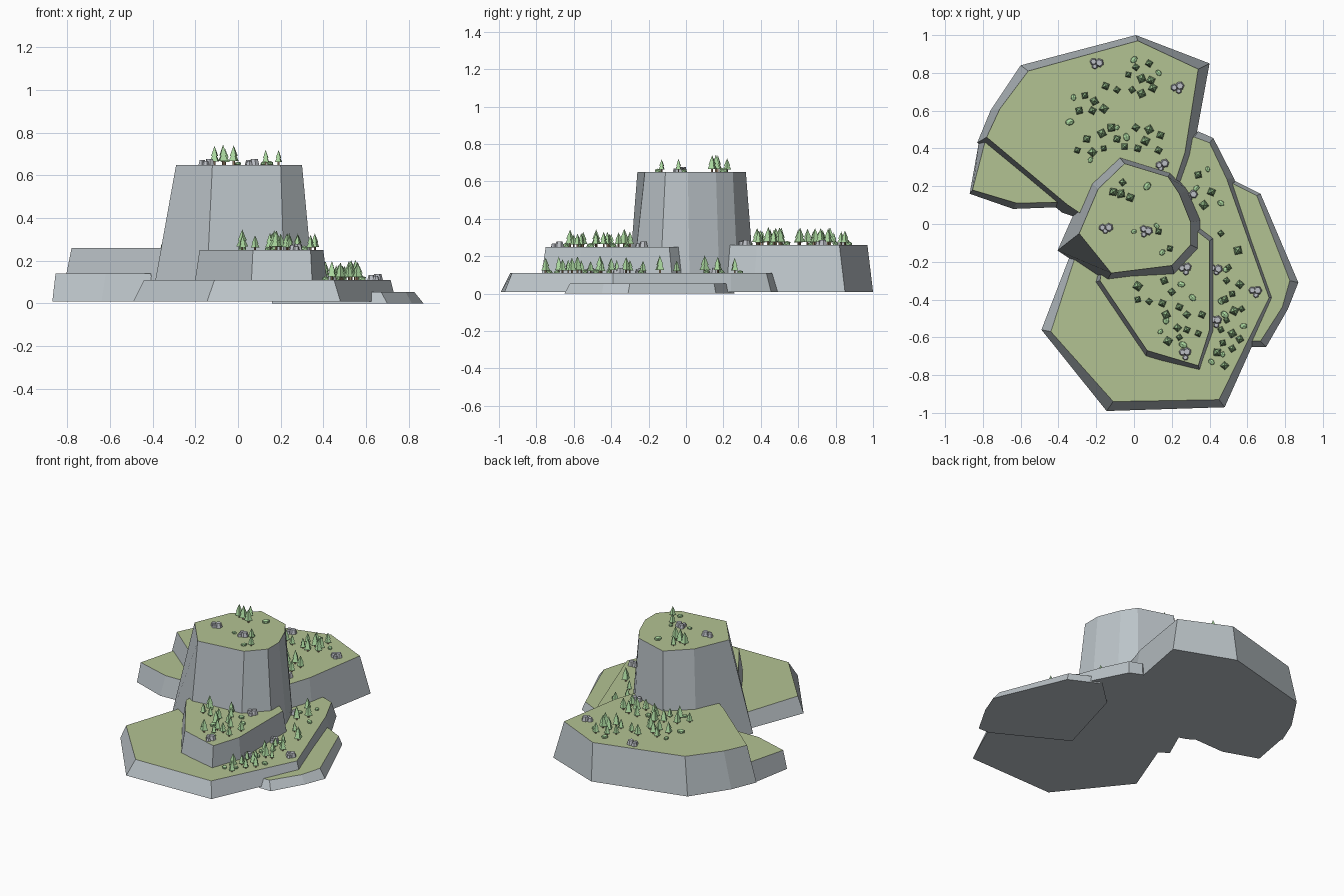
import bpy, bmesh, math, random
from mathutils import Vector, Matrix

random.seed(4)


def material(name, color):
    m = bpy.data.materials.new(name)
    m.diffuse_color = (*color, 1)
    return m


STONE = material("stone", (0.50, 0.55, 0.58))
GRASS = material("grass", (0.45, 0.54, 0.29))
LEAF = material("leaf", (0.40, 0.68, 0.34))
BARK = material("bark", (0.30, 0.21, 0.13))
ROCK = material("rock", (0.50, 0.52, 0.56))


def finish(bm, name, mats):
    bmesh.ops.recalc_face_normals(bm, faces=bm.faces)
    mesh = bpy.data.meshes.new(name)
    bm.to_mesh(mesh)
    bm.free()
    for m in mats:
        mesh.materials.append(m)
    obj = bpy.data.objects.new(name, mesh)
    bpy.context.collection.objects.link(obj)
    return obj


def plateau(name, z0, z1, base, top):
    """Sloped cliff between two matching outlines, grass on top."""
    bm = bmesh.new()
    lo = [bm.verts.new((x, y, z0)) for x, y in base]
    hi = [bm.verts.new((x, y, z1)) for x, y in top]
    n = len(lo)
    for i in range(n):
        j = (i + 1) % n
        bm.faces.new((lo[i], lo[j], hi[j], hi[i]))
    bm.faces.new(lo)
    bm.faces.new(hi).material_index = 1
    finish(bm, name, [STONE, GRASS])


def cone(bm, x, y, z, r1, r2, h, sides, turn, mat=0):
    m = Matrix.Translation((x, y, z + h / 2)) @ Matrix.Rotation(turn, 4, 'Z')
    new = bmesh.ops.create_cone(bm, cap_ends=True, segments=sides, radius1=r1,
                                radius2=r2, depth=h, matrix=m)
    for f in {f for v in new["verts"] for f in v.link_faces}:
        f.material_index = mat


def trees(name, z, spots):
    bm = bmesh.new()
    for x, y in spots:
        x, y, s, t = x / 100, y / 100, random.uniform(0.7, 1.05), random.uniform(0, 1.5)
        cone(bm, x, y, z, 0.006 * s, 0.006 * s, 0.025 * s, 4, t, 1)
        cone(bm, x, y, z + 0.017 * s, 0.027 * s, 0.004 * s, 0.045 * s, 4, t)
        cone(bm, x, y, z + 0.042 * s, 0.021 * s, 0, 0.050 * s, 4, t)
    finish(bm, name, [LEAF, BARK])


def bushes(name, z, spots):
    bm = bmesh.new()
    for x, y in spots:
        s = random.uniform(0.017, 0.027)
        m = (Matrix.Translation((x / 100, y / 100, z + s * 0.3))
             @ Matrix.Rotation(random.uniform(0, 3), 4, 'Z')
             @ Matrix.Diagonal((s, s * 0.75, s * 0.6, 1)))
        bmesh.ops.create_icosphere(bm, subdivisions=1, radius=1, matrix=m)
    finish(bm, name, [LEAF])


def rocks(name, z, spots):
    bm = bmesh.new()
    for x, y in spots:
        for k in range(3):
            a = k * 2.1 + random.random()
            r = 0.024 - 0.004 * k
            cone(bm, x / 100 + 0.017 * math.cos(a), y / 100 + 0.017 * math.sin(a),
                 z, r, r * 0.7, 0.028 - 0.005 * k, 6, a)
    finish(bm, name, [ROCK])


# Terraces
plateau("back_terrace", 0.01, 0.26,
        [(0.01, 1.0), (0.40, 0.85), (0.31, 0.36), (0.26, 0.22), (0, 0), (-0.2, 0),
         (-0.38, 0.06), (-0.83, 0.43), (-0.76, 0.60), (-0.60, 0.84)],
        [(0.02, 0.97), (0.34, 0.82), (0.27, 0.38), (0.22, 0.23), (0, 0), (-0.2, 0),
         (-0.35, 0.10), (-0.78, 0.46), (-0.71, 0.61), (-0.56, 0.81)])
plateau("left_terrace", 0.01, 0.14,
        [(-0.82, 0.44), (-0.87, 0.16), (-0.64, 0.08), (-0.37, 0.09), (-0.3, 0.2), (-0.6, 0.5)],
        [(-0.79, 0.43), (-0.855, 0.18), (-0.62, 0.11), (-0.41, 0.115), (-0.3, 0.2), (-0.6, 0.5)])
plateau("front_terrace", 0.01, 0.11,
        [(-0.49, -0.56), (-0.145, -0.99), (0.48, -0.97), (0.74, -0.39), (0.53, 0.24),
         (0.42, 0.455), (0.34, 0.49), (0.1, 0.4), (-0.2, 0.1), (-0.34, -0.17)],
        [(-0.44, -0.57), (-0.11, -0.94), (0.45, -0.93), (0.715, -0.39), (0.49, 0.24),
         (0.40, 0.43), (0.32, 0.46), (0.1, 0.4), (-0.2, 0.1), (-0.31, -0.17)])
plateau("middle_terrace", 0.05, 0.25,
        [(-0.21, -0.31), (0.06, -0.71), (0.35, -0.78), (0.425, -0.57), (0.425, -0.07),
         (0.33, 0.0), (0.1, 0.05), (-0.15, -0.1)],
        [(-0.18, -0.30), (0.07, -0.67), (0.34, -0.75), (0.40, -0.56), (0.40, -0.09),
         (0.31, -0.02), (0.1, 0.05), (-0.15, -0.1)])
plateau("right_terrace", 0.0, 0.055,
        [(0.47, 0.26), (0.67, 0.16), (0.87, -0.31), (0.815, -0.45), (0.70, -0.65),
         (0.62, -0.65), (0.16, -0.4), (0.3, 0.1)],
        [(0.47, 0.24), (0.65, 0.15), (0.825, -0.30), (0.785, -0.44), (0.67, -0.62),
         (0.62, -0.62), (0.16, -0.4), (0.3, 0.1)])
plateau("summit", 0.01, 0.65,
        [(-0.09, 0.37), (-0.24, 0.23), (-0.405, -0.14), (-0.15, -0.31), (0.22, -0.29),
         (0.36, -0.14), (0.36, 0.02), (0.29, 0.18), (0.20, 0.28)],
        [(-0.05, 0.32), (-0.19, 0.185), (-0.29, -0.05), (-0.12, -0.26), (0.20, -0.22),
         (0.30, -0.11), (0.30, 0.01), (0.24, 0.16), (0.18, 0.25)])

# Greenery and rocks, positions in hundredths of a unit
trees("back_trees", 0.26,
      [(1, 83), (8, 85), (-3, 79), (4, 77), (9, 76), (-15, 73), (-9, 71), (-1, 71), (4, 69),
       (10, 72), (-26, 68), (-21, 65), (-16, 61), (-29, 60), (-22, 60), (1, 51), (8, 50),
       (14, 47), (-12, 51), (-17, 48), (-9, 45), (-25, 45), (-30, 39), (-22, 38), (-16, 40),
       (-5, 41), (2, 40), (6, 44), (13, 39)])
bushes("back_bushes", 0.26,
       [(0, 87), (13, 80), (-32, 67), (-34, 54), (-9, 51), (-4, 46), (-23, 34)])
rocks("back_rocks", 0.26, [(-20, 85), (23, 72), (15, 31)])

trees("summit_trees", 0.65,
      [(-6, 22), (-11, 17), (-7, 16), (-2, 14), (13, -4), (19, -13)])
bushes("summit_bushes", 0.65, [(7, 20), (0, -4), (12, -1), (15, -15)])
rocks("summit_rocks", 0.65, [(-15, -2), (6, -4)])

trees("middle_trees", 0.25,
      [(2, -40), (8, -41), (15, -42), (2, -33), (16, -30), (20, -36), (24, -44), (28, -48),
       (36, -48), (17, -48), (23, -55), (28, -56), (34, -58), (18, -62), (24, -60)])
bushes("middle_bushes", 0.25,
       [(25, -32), (2, -32), (31, -39), (17, -51), (14, -57), (26, -64)])
rocks("middle_rocks", 0.25, [(27, -69), (27, -24)])

trees("front_trees", 0.11,
      [(34, 26), (41, 17), (37, 10), (46, -5), (55, -14), (50, -23), (49, -30), (56, -32),
       (52, -37), (48, -40), (53, -46), (57, -45), (49, -51), (46, -56), (52, -58), (56, -61),
       (47, -63), (52, -66), (44, -68), (48, -75)])
bushes("front_bushes", 0.11,
       [(39, 29), (46, 11), (49, -24), (46, -41), (58, -54), (48, -48), (47, -69), (41, -73),
        (33, 19)])
rocks("front_rocks", 0.11, [(30, 15), (43, -24), (64, -36), (43, -52)])
